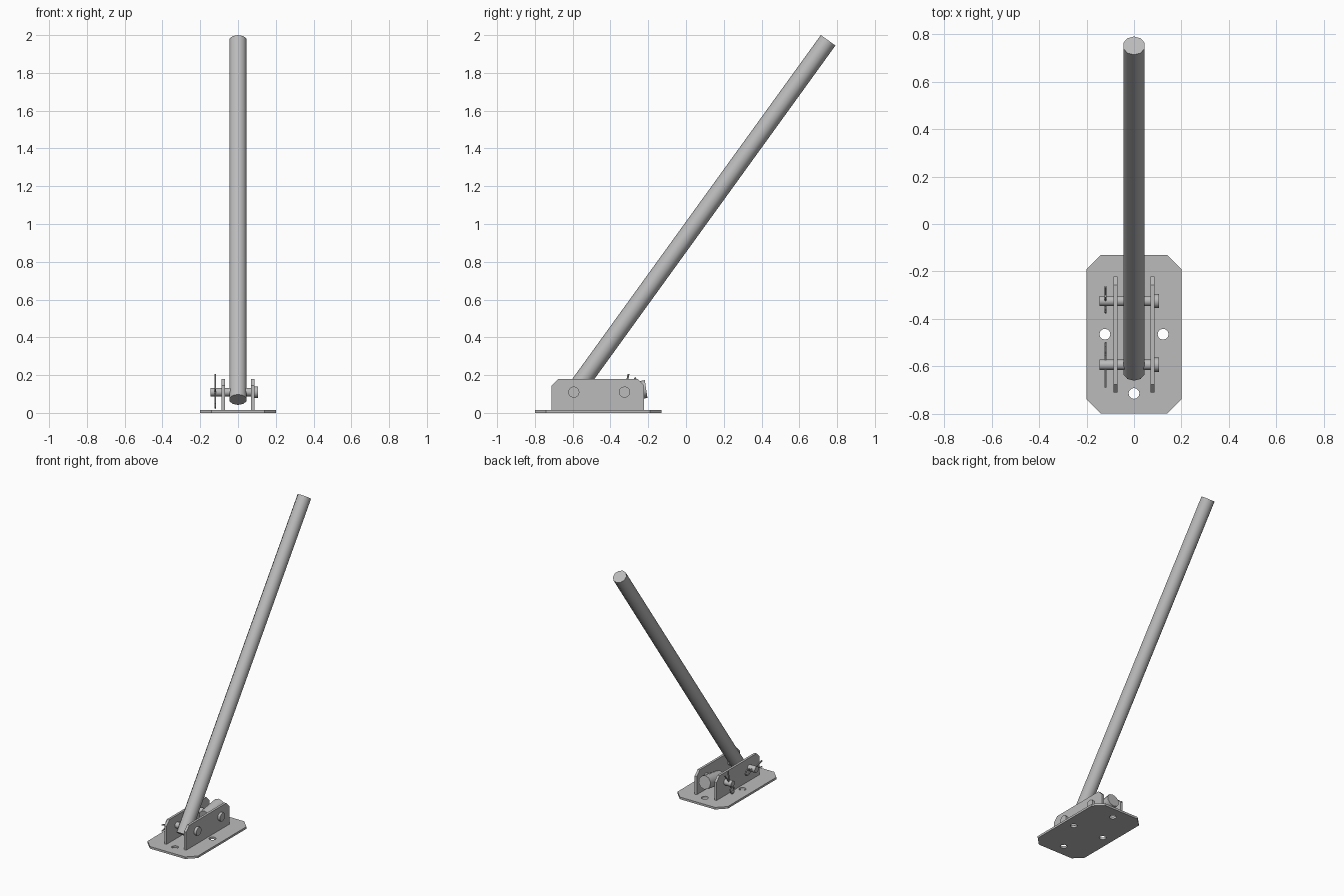
import bpy, bmesh, math
from mathutils import Vector, Matrix

cube = bpy.data.objects.get("Cube")
if cube:
    bpy.data.objects.remove(cube, do_unlink=True)

steel = bpy.data.materials.new("galvanised_grey")
steel.use_nodes = True
GREY = (0.5, 0.5, 0.5, 1)
steel.diffuse_color = GREY
steel.node_tree.nodes["Principled BSDF"].inputs["Base Color"].default_value = GREY


def finish(name, bm, smooth=False):
    bmesh.ops.recalc_face_normals(bm, faces=bm.faces)
    mesh = bpy.data.meshes.new(name)
    bm.to_mesh(mesh)
    bm.free()
    ob = bpy.data.objects.new(name, mesh)
    bpy.context.collection.objects.link(ob)
    mesh.materials.append(steel)
    if smooth:
        bpy.ops.object.select_all(action='DESELECT')
        ob.select_set(True)
        bpy.context.view_layer.objects.active = ob
        bpy.ops.object.shade_smooth_by_angle(angle=math.radians(40))
    return ob


def add_rod(bm, a, b, radius, sides):
    a, b = Vector(a), Vector(b)
    turn = (b - a).to_track_quat('Z', 'Y').to_matrix().to_4x4()
    bmesh.ops.create_cone(bm, cap_ends=True, segments=sides, radius1=radius, radius2=radius,
                          depth=(b - a).length, matrix=Matrix.Translation((a + b) / 2) @ turn)


def rod(name, a, b, radius, sides):
    bm = bmesh.new()
    add_rod(bm, a, b, radius, sides)
    return finish(name, bm, True)


def slab(name, outline, offset):
    bm = bmesh.new()
    face = bm.faces.new([bm.verts.new(p) for p in outline])
    new = bmesh.ops.extrude_face_region(bm, geom=[face])["geom"]
    bmesh.ops.translate(bm, vec=offset, verts=[v for v in new if isinstance(v, bmesh.types.BMVert)])
    return finish(name, bm)


# Base plate with clipped corners and four bolt holes
mid, hx, hy, c = -0.465, 0.2, 0.335, 0.06
corner = [(hx - c, hy), (hx, hy - c)]
outline = []
for sx, sy in ((1, 1), (1, -1), (-1, -1), (-1, 1)):
    pts = corner if sx == sy else corner[::-1]
    outline += [(sx * x, mid + sy * y, 0) for x, y in pts]
base = slab("base_plate", outline, (0, 0, 0.015))
bm = bmesh.new()
for x, y in ((0.123, mid), (-0.123, mid), (0, mid - 0.25), (0, mid + 0.25)):
    add_rod(bm, (x, y, -0.05), (x, y, 0.05), 0.023, 12)
cutter = finish("bolt_hole_cutter", bm)
cutter.hide_render = True
cutter.hide_set(True)
cut = base.modifiers.new("bolt_holes", 'BOOLEAN')
cut.operation, cut.object, cut.solver = 'DIFFERENCE', cutter, 'EXACT'

# Upright cheeks with clipped top corners
y0, y1, top = -0.712, -0.222, 0.18
for side, x in (("left", 0.07), ("right", -0.087)):
    slab(side + "_cheek", [(x, y0, 0.014), (x, y1, 0.014), (x, y1, top - 0.035),
                           (x, y1 - 0.035, top), (x, y0 + 0.035, top), (x, y0, top - 0.035)],
         (0.017, 0, 0))

# Long pole and short stub tube, each hung on its pin
PIN_Z, FRONT_Y, REAR_Y = 0.11, -0.594, -0.325
rod("pole", (0, -0.6225, 0.07), (0, 0.7525, 1.9725), 0.0475, 10)
rod("stub_tube", (0, -0.375, 0.101), (0, -0.211, 0.126), 0.0475, 10)


# Split pin: a ring eye, a straight shank and two splayed legs in the side plane
def split_pin(name, y, angle):
    d = Vector((0, math.cos(angle), math.sin(angle)))
    n = Vector((0, -d.z, d.y))
    o = Vector((-0.12, y, PIN_Z))
    eye = o - d * 0.066
    ring = [eye + d * 0.026 * math.cos(t) + n * 0.02 * math.sin(t)
            for t in (i * math.tau / 10 for i in range(10))]
    bm = bmesh.new()
    for p, q in zip(ring, ring[1:] + ring[:1]):
        add_rod(bm, p, q, 0.005, 6)
    for s in (-1, 1):
        root = o + n * 0.004 * s
        add_rod(bm, o - d * 0.04 + n * 0.004 * s, root + d * 0.025, 0.005, 6)
        add_rod(bm, root + d * 0.025, o + d * 0.095 + n * 0.022 * s, 0.005, 6)
    finish(name, bm, True)


# Cross pins with heads on the left and split pins on the right
for name, y, angle in (("front", FRONT_Y, math.pi), ("rear", REAR_Y, math.radians(65))):
    rod(name + "_pin", (-0.145, y, PIN_Z), (0.09, y, PIN_Z), 0.022, 12)
    rod(name + "_pin_head", (0.087, y, PIN_Z), (0.105, y, PIN_Z), 0.03, 12)
    split_pin(name + "_split_pin", y, angle)
